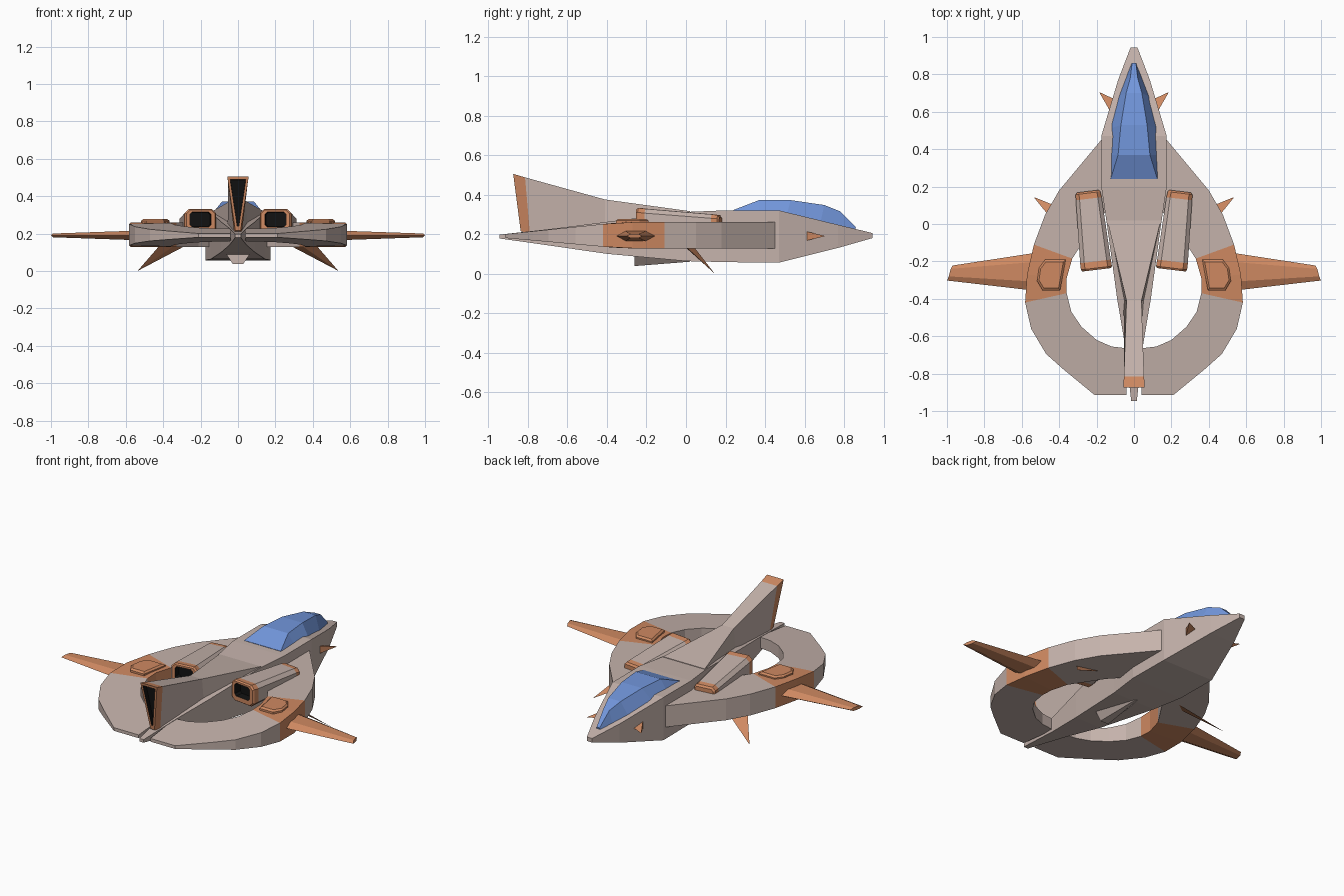
import bpy, bmesh


def material(name, rgb):
    m = bpy.data.materials.new(name)
    m.diffuse_color = (*rgb, 1)
    return m


GREY, ORANGE, BLUE, BLACK = 0, 1, 2, 3
MATS = [material("warm grey hull", (0.56, 0.45, 0.41)),
        material("orange trim", (0.62, 0.25, 0.12)),
        material("blue glass", (0.17, 0.31, 0.72)),
        material("black opening", (0.006, 0.006, 0.006))]


def loft(name, rings, bands, caps, mirror=False):
    """Skin closed rings of points; bands = colour per span, caps = end colours."""
    bm = bmesh.new()
    loops = [[bm.verts.new(p) for p in r] for r in rings]
    n = len(rings[0])
    for a, b, mat in zip(loops, loops[1:], bands):
        for i in range(n):
            j = (i + 1) % n
            bm.faces.new((a[i], a[j], b[j], b[i])).material_index = mat
    bm.faces.new(loops[0]).material_index = caps[0]
    bm.faces.new(loops[-1][::-1]).material_index = caps[1]
    bmesh.ops.recalc_face_normals(bm, faces=bm.faces)
    me = bpy.data.meshes.new(name)
    bm.to_mesh(me)
    bm.free()
    for m in MATS:
        me.materials.append(m)
    ob = bpy.data.objects.new(name, me)
    bpy.context.collection.objects.link(ob)
    if mirror:
        ob.modifiers.new("mirror", 'MIRROR').use_mirror_merge = False
    return ob


def trapezoid(top, bottom):
    """Symmetric cross-section from (y, half width, z) of top and bottom edges."""
    (yt, wt, zt), (yb, wb, zb) = top, bottom
    return [(-wt, yt, zt), (wt, yt, zt), (wb, yb, zb), (-wb, yb, zb)]


# Fuselage: y, half width, top z, bottom z
body = [(0.945, 0.018, 0.205, 0.18), (0.77, 0.085, 0.247, 0.13),
        (0.47, 0.175, 0.32, 0.055), (0.2, 0.175, 0.32, 0.058),
        (0.0, 0.145, 0.312, 0.063), (-0.4, 0.09, 0.262, 0.10),
        (-0.65, 0.048, 0.23, 0.136), (-0.945, 0.015, 0.197, 0.178)]
loft("fuselage", [trapezoid((y, w, t), (y, w, b)) for y, w, t, b in body],
     [GREY] * 7, (GREY, GREY))

# Canopy
loft("canopy", [trapezoid(*s) for s in [
    ((0.24, 0.125, 0.322), (0.24, 0.13, 0.305)),
    ((0.37, 0.085, 0.372), (0.37, 0.13, 0.305)),
    ((0.53, 0.07, 0.372), (0.51, 0.13, 0.295)),
    ((0.70, 0.042, 0.347), (0.68, 0.085, 0.255)),
    ((0.78, 0.02, 0.315), (0.78, 0.045, 0.235)),
    ((0.86, 0.01, 0.236), (0.855, 0.015, 0.215))]],
    [BLUE] * 5, (BLUE, BLUE))

# Tail fin with orange end and black exhaust
fin_end = trapezoid((-0.875, 0.057, 0.505), (-0.837, 0.014, 0.215))
loft("tail_fin", [
    trapezoid((0.02, 0.143, 0.316), (0.02, 0.143, 0.25)),
    trapezoid((-0.41, 0.04, 0.375), (-0.41, 0.055, 0.22)),
    trapezoid((-0.815, 0.054, 0.487), (-0.79, 0.02, 0.20)),
    fin_end,
    trapezoid((-0.873, 0.042, 0.49), (-0.840, 0.004, 0.24)),
    trapezoid((-0.843, 0.040, 0.485), (-0.815, 0.004, 0.24))],
    [GREY, GREY, ORANGE, ORANGE, BLACK], (GREY, BLACK))

# Keel under the fuselage
loft("keel", [trapezoid((-0.26, 0.07, 0.10), (-0.26, 0.028, 0.038)),
              trapezoid((0.02, 0.03, 0.08), (0.02, 0.005, 0.060))],
     [GREY], (GREY, GREY))


# Ring wing: outer and inner outline, thinning toward the tail
def ring_section(o, i):
    def z(y):
        k = min(1, max(0, (-0.33 - y) / 0.585))
        return 0.26 - 0.06 * k, 0.128 + 0.052 * k
    (ot, ob), (it, ib) = z(o[1]), z(i[1])
    return [(*o, ot), (*i, it), (*i, ib), (*o, ob)]


outline = [((0.175, 0.45), (0.10, 0.42)), ((0.40, 0.18), (0.12, 0.10)),
           ((0.475, 0.05), (0.21, 0.0)), ((0.535, -0.11), (0.33, -0.185)),
           ((0.572, -0.27), (0.36, -0.29)), ((0.582, -0.42), (0.36, -0.37)),
           ((0.55, -0.56), (0.335, -0.47)), ((0.47, -0.695), (0.28, -0.55)),
           ((0.38, -0.775), (0.20, -0.62)), ((0.21, -0.915), (0.12, -0.655)),
           ((0.04, -0.915), (0.035, -0.665))]
loft("ring_wing", [ring_section(*p) for p in outline],
     [GREY] * 3 + [ORANGE] * 2 + [GREY] * 5, (GREY, GREY), True)


# Engine nacelles: chamfered boxes, slightly toed in, open at the back
def nacelle_section(y, cx, w, z0, z1, c):
    pts = [(-w + c, z0), (w - c, z0), (w, z0 + c), (w, z1 - c),
           (w - c, z1), (-w + c, z1), (-w, z1 - c), (-w, z0 + c)]
    return [(cx + dx, y - 0.12 * dx, z) for dx, z in pts]


loft("engine_nacelle", [nacelle_section(*s) for s in [
    (0.175, 0.246, 0.058, 0.215, 0.285, 0.012),
    (0.165, 0.246, 0.066, 0.205, 0.296, 0.018),
    (0.135, 0.242, 0.069, 0.20, 0.30, 0.02),
    (-0.20, 0.206, 0.082, 0.20, 0.328, 0.022),
    (-0.235, 0.201, 0.083, 0.20, 0.332, 0.022),
    (-0.245, 0.200, 0.076, 0.207, 0.326, 0.02),
    (-0.245, 0.200, 0.056, 0.235, 0.315, 0.012),
    (-0.20, 0.205, 0.054, 0.237, 0.313, 0.012)]],
    [ORANGE, ORANGE, GREY, ORANGE, ORANGE, ORANGE, BLACK],
    (ORANGE, BLACK), True)

# Wing tips
loft("side_wing", [
    [(0.50, -0.15, 0.19), (0.50, -0.20, 0.217), (0.50, -0.31, 0.217),
     (0.50, -0.36, 0.19), (0.50, -0.31, 0.163), (0.50, -0.20, 0.163)],
    [(0.97, -0.222, 0.19), (0.98, -0.24, 0.2), (0.99, -0.28, 0.2),
     (1.0, -0.302, 0.19), (0.99, -0.28, 0.18), (0.98, -0.24, 0.18)]],
    [ORANGE], (ORANGE, ORANGE), True)

# Raised pod on top of the ring wing
hexagon = [(0.475, -0.19), (0.365, -0.19), (0.395, -0.355),
           (0.488, -0.355), (0.518, -0.305), (0.508, -0.235)]
loft("wing_pod", [
    [(x, y, 0.235) for x, y in hexagon],
    [(x, y, 0.268) for x, y in hexagon],
    [(0.45 + (x - 0.45) * 0.85, -0.27 + (y + 0.27) * 0.85, 0.277)
     for x, y in hexagon]],
    [ORANGE, ORANGE], (ORANGE, ORANGE), True)


# Pointed spikes: a triangular base drawn out to a tiny tip
def spike(name, base, tip):
    end = [tuple(t + (b - t) * 0.02 for b, t in zip(p, tip)) for p in base]
    loft(name, [base, end], [ORANGE], (ORANGE, ORANGE), True)


spike("nose_spike", [(0.12, 0.59, 0.218), (0.12, 0.59, 0.162), (0.11, 0.67, 0.19)],
      (0.187, 0.706, 0.19))
spike("lower_fin", [(0.28, 0.04, 0.135), (0.42, 0.0, 0.135), (0.34, -0.005, 0.135)],
      (0.537, 0.145, 0.0))
